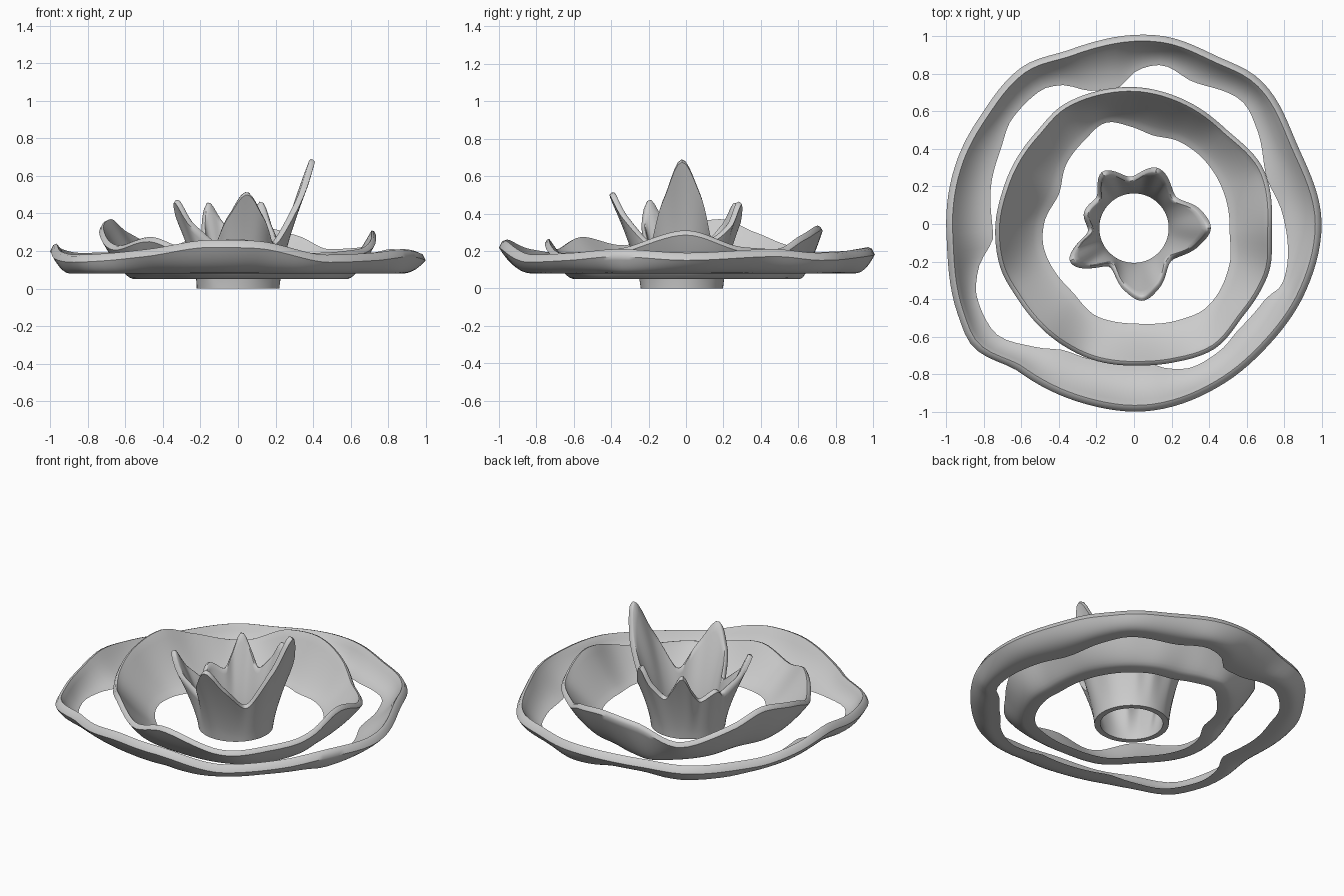
import bpy, bmesh, math

if "Cube" in bpy.data.objects:
    bpy.data.objects.remove(bpy.data.objects["Cube"])

N = 120      # segments round each ring
M = 10       # steps up each wall


def smooth_loop(pts):
    """Periodic smooth interpolation of (degrees, value) pairs."""
    p = sorted((a % 360, v) for a, v in pts)
    n = len(p)

    def at(i):
        a, v = p[i % n]
        return a + 360 * (i // n), v

    def slope(i):
        (a0, v0), (a1, v1), (a2, v2) = at(i - 1), at(i), at(i + 1)
        s0, s1 = (v1 - v0) / (a1 - a0), (v2 - v1) / (a2 - a1)
        return 0 if s0 * s1 <= 0 else 2 * s0 * s1 / (s0 + s1)

    def f(deg):
        deg %= 360
        i = max([k for k in range(n) if p[k][0] <= deg], default=-1)
        (a0, v0), (a1, v1) = at(i), at(i + 1)
        h = a1 - a0
        t = (deg - a0) / h
        return ((2*t**3 - 3*t*t + 1) * v0 + (t**3 - 2*t*t + t) * h * slope(i)
                + (3*t*t - 2*t**3) * v1 + (t**3 - t*t) * h * slope(i + 1))
    return f


def outline(xy):
    """Radius function from plan outline points."""
    return smooth_loop([(math.degrees(math.atan2(y, x)), math.hypot(x, y)) for x, y in xy])


def splash(name, foot, rim, top, z0, gap, lip, drop, bulge, a, b, cy=0.0):
    """Thick flared wall from a foot outline to a wavy rim."""
    bm = bmesh.new()
    rings = []
    for k in range(N):
        deg = 360 * k / N
        c, s = math.cos(math.radians(deg)), math.sin(math.radians(deg))
        ri, ro, zt = foot(deg), rim(deg), top(deg)
        sec = []
        for j in range(M + 1):                       # outer skin
            t = j / M
            sec.append((ri + gap + (ro - ri - gap) * t**a, z0 + (zt - drop - z0) * t**b))
        sec.append((ro - lip * 0.35, zt - drop * 0.2))   # rounded lip
        sec.append((ro - lip * 0.75, zt))
        for j in range(M, -1, -1):                   # inner skin
            t = j / M
            sec.append((ri + (ro - lip - ri) * t**a,
                        z0 + (zt - drop * 0.4 - z0) * t**b + bulge * 4 * t * (1 - t)))
        rings.append([bm.verts.new((r * c, r * s + cy, z)) for r, z in sec])
    m = len(rings[0])
    for k in range(N):
        A, B = rings[k], rings[(k + 1) % N]
        for j in range(m):
            bm.faces.new((A[j], B[j], B[(j + 1) % m], A[(j + 1) % m]))
    bmesh.ops.recalc_face_normals(bm, faces=bm.faces)
    me = bpy.data.meshes.new(name)
    bm.to_mesh(me)
    bm.free()
    ob = bpy.data.objects.new(name, me)
    bpy.context.collection.objects.link(ob)
    bpy.ops.object.select_all(action='DESELECT')
    ob.select_set(True)
    bpy.context.view_layer.objects.active = ob
    bpy.ops.object.shade_smooth_by_angle(angle=math.radians(50))


# Outer low ripple
outer_foot = outline([
    (.155, .845), (.31, .76), (.575, .655), (.655, .505), (.71, .24), (.79, .06), (.79, -.32),
    (.7, -.4), (.56, -.56), (.47, -.665), (.32, -.76), (.18, -.77), (.07, -.745), (-.35, -.68),
    (-.53, -.655), (-.755, -.565), (-.835, -.4), (-.83, -.24), (-.75, -.06), (-.76, .22),
    (-.71, .4), (-.65, .56), (-.5, .71), (-.39, .74), (-.23, .71), (-.1, .72), (.03, .825)])
outer_rim = outline([
    (.165, 1), (.43, .9), (.66, .78), (.88, .4), (1, 0), (.91, -.37), (.7, -.665), (.48, -.85),
    (.03, -1), (-.29, -.95), (-.61, -.79), (-.87, -.64), (-.94, -.48), (-1, -.05), (-.94, .35),
    (-.83, .56), (-.6, .835), (-.34, .93)])
outer_top = smooth_loop([
    (0, .19), (30, .21), (45, .19), (90, .22), (120, .2), (150, .19), (165, .21), (182, .24),
    (198, .2), (215, .18), (240, .21), (262, .26), (275, .255), (300, .18), (320, .19), (338, .21)])
splash("outer_ripple", outer_foot, outer_rim, outer_top, .08, .05, .045, .04, .01, .9, 2.2)

# Middle ring
middle_foot = outline([
    (-.15, .54), (-.02, .52), (.11, .47), (.24, .44), (.38, .335), (.47, .19), (.51, -.03),
    (.51, -.21), (.38, -.45), (.245, -.51), (-.02, -.53), (-.18, -.5), (-.34, -.35),
    (-.48, -.13), (-.48, 0), (-.4, .16), (-.36, .32), (-.26, .45)])
middle_rim = outline([
    (0, .73), (.25, .67), (.48, .515), (.7, .27), (.735, -.03), (.715, -.27), (.59, -.48),
    (.43, -.665), (.2, -.74), (0, -.755), (-.2, -.73), (-.39, -.64), (-.62, -.4), (-.71, -.24),
    (-.74, -.03), (-.69, .21), (-.53, .48), (-.37, .64), (-.19, .71)])
middle_top = smooth_loop([
    (0, .31), (25, .22), (45, .21), (62, .28), (85, .335), (100, .32), (122, .22), (148, .3),
    (165, .37), (185, .32), (208, .23), (230, .275), (250, .21), (268, .265), (300, .19), (330, .21)])
splash("middle_ring", middle_foot, middle_rim, middle_top, .05, .07, .03, .025, .008, .9, 1.4)

# Central crown with pointed droplets
crown_foot = smooth_loop([(0, .185), (120, .185), (240, .185)])
crown_rim = smooth_loop([
    (0, .41), (15, .37), (37, .28), (68, .345), (94, .275), (119, .345), (141, .26), (162, .28),
    (183, .245), (208, .385), (238, .245), (262, .34), (277, .39), (292, .35), (318, .265), (345, .36)])
crown_top = smooth_loop([
    (0, .69), (15, .52), (37, .27), (55, .34), (68, .465), (80, .35), (94, .28), (107, .36),
    (119, .46), (130, .34), (141, .27), (162, .32), (183, .26), (196, .34), (208, .475),
    (221, .34), (238, .25), (262, .4), (277, .515), (292, .4), (318, .25), (345, .5)])
splash("central_crown", crown_foot, crown_rim, crown_top, 0, .035, .03, .015, 0, 1.35, 1.0, -.022)
